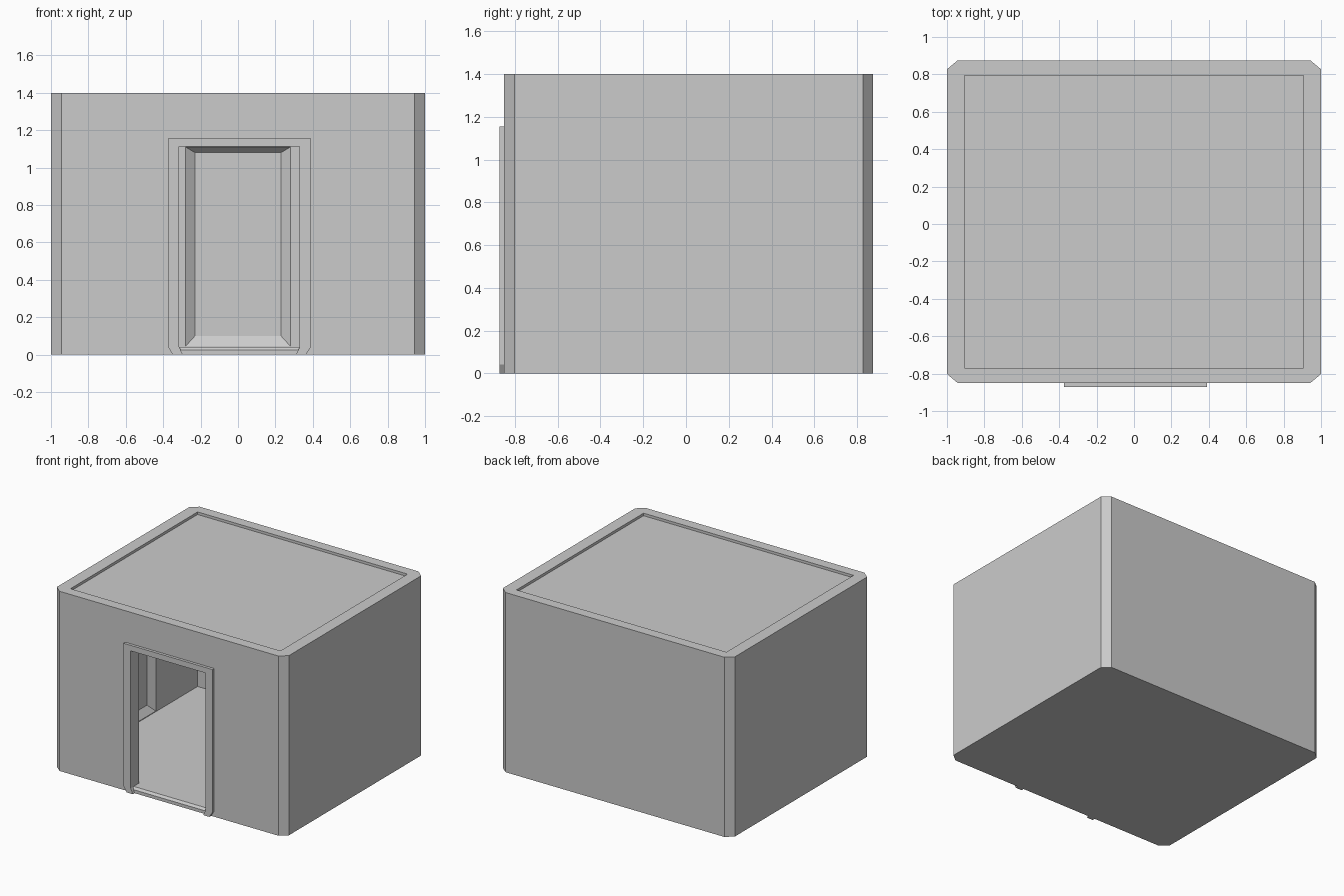
import bpy, bmesh

if "Cube" in bpy.data.objects:
    bpy.data.objects.remove(bpy.data.objects["Cube"])


def loft(name, rings):
    """Closed solid skinned through matching rings of points."""
    bm = bmesh.new()
    vs = [[bm.verts.new(p) for p in r] for r in rings]
    n = len(rings[0])
    for a, b in zip(vs, vs[1:]):
        for i in range(n):
            j = (i + 1) % n
            bm.faces.new((a[i], a[j], b[j], b[i]))
    bm.faces.new(vs[0][::-1])
    bm.faces.new(vs[-1])
    bmesh.ops.recalc_face_normals(bm, faces=bm.faces)
    me = bpy.data.meshes.new(name)
    bm.to_mesh(me)
    bm.free()
    ob = bpy.data.objects.new(name, me)
    bpy.context.collection.objects.link(ob)
    return ob


def box(name, x0, x1, y0, y1, z0, z1):
    ring = [(x0, y0), (x1, y0), (x1, y1), (x0, y1)]
    return loft(name, [[(x, y, z) for x, y in ring] for z in (z0, z1)])


def cut(target, cutter):
    """Subtract the cutter and delete it."""
    m = target.modifiers.new("cut", 'BOOLEAN')
    m.operation, m.solver, m.object = 'DIFFERENCE', 'EXACT', cutter
    bpy.context.view_layer.objects.active = target
    bpy.ops.object.modifier_apply(modifier=m.name)
    bpy.data.objects.remove(cutter)


def panel_cutter(place, face, depth):
    """Bevelled wall recess; place maps (across, outward, up) to xyz."""
    rings = []
    for out, w, z0, z1 in ((face - 0.1, 0.28, 0.045, 1.11),
                           (face, 0.28, 0.045, 1.11),
                           (face + depth, 0.23, 0.1, 1.08)):
        rings.append([place(a, out, z) for a, z in
                      ((-w, z0), (w, z0), (w, z1), (-w, z1))])
    return loft("panel_cutter", rings)


# Room shell with chamfered vertical corners
Y0, Y1, CX, CY = -0.85, 0.875, 0.057, 0.048
plan = [(-1 + CX, Y0), (1 - CX, Y0), (1, Y0 + CY), (1, Y1 - CY),
        (1 - CX, Y1), (-1 + CX, Y1), (-1, Y1 - CY), (-1, Y0 + CY)]
shell = loft("room_shell", [[(x, y, z) for x, y in plan] for z in (0, 1.4)])

# Interior space and shallow roof recess
IX, IY0, IY1 = 0.905, -0.77, 0.795
cut(shell, box("interior_cutter", -IX, IX, IY0, IY1, 0.04, 1.34))
cut(shell, box("roof_cutter", -IX, IX, IY0, IY1, 1.38, 1.5))

# Doorway with a bevelled sill
DX0, DX1 = -0.315, 0.33
side = [(-0.9, 0.025), (-0.85, 0.025), (-0.835, 0.042), (-0.7, 0.042),
        (-0.7, 1.112), (-0.9, 1.112)]
cut(shell, loft("door_cutter", [[(x, y, z) for y, z in side]
                                for x in (DX0, DX1)]))

# Bevelled recesses in the side and back walls
cut(shell, panel_cutter(lambda a, o, z: (a, o, z), IY1, 0.035))
for s in (-1, 1):
    cut(shell, panel_cutter(lambda a, o, z: (s * o, a, z), IX, 0.04))

# Raised door frame whose feet kick inward
outline = [(-0.348, 0), (-0.375, 0.042), (-0.375, 1.155), (0.39, 1.155),
           (0.39, 0.042), (0.363, 0), (0.31, 0), (DX1, 0.042), (DX1, 1.112),
           (DX0, 1.112), (DX0, 0.042), (-0.295, 0)]
loft("door_frame", [[(x, y, z) for x, z in outline] for y in (-0.872, -0.845)])
